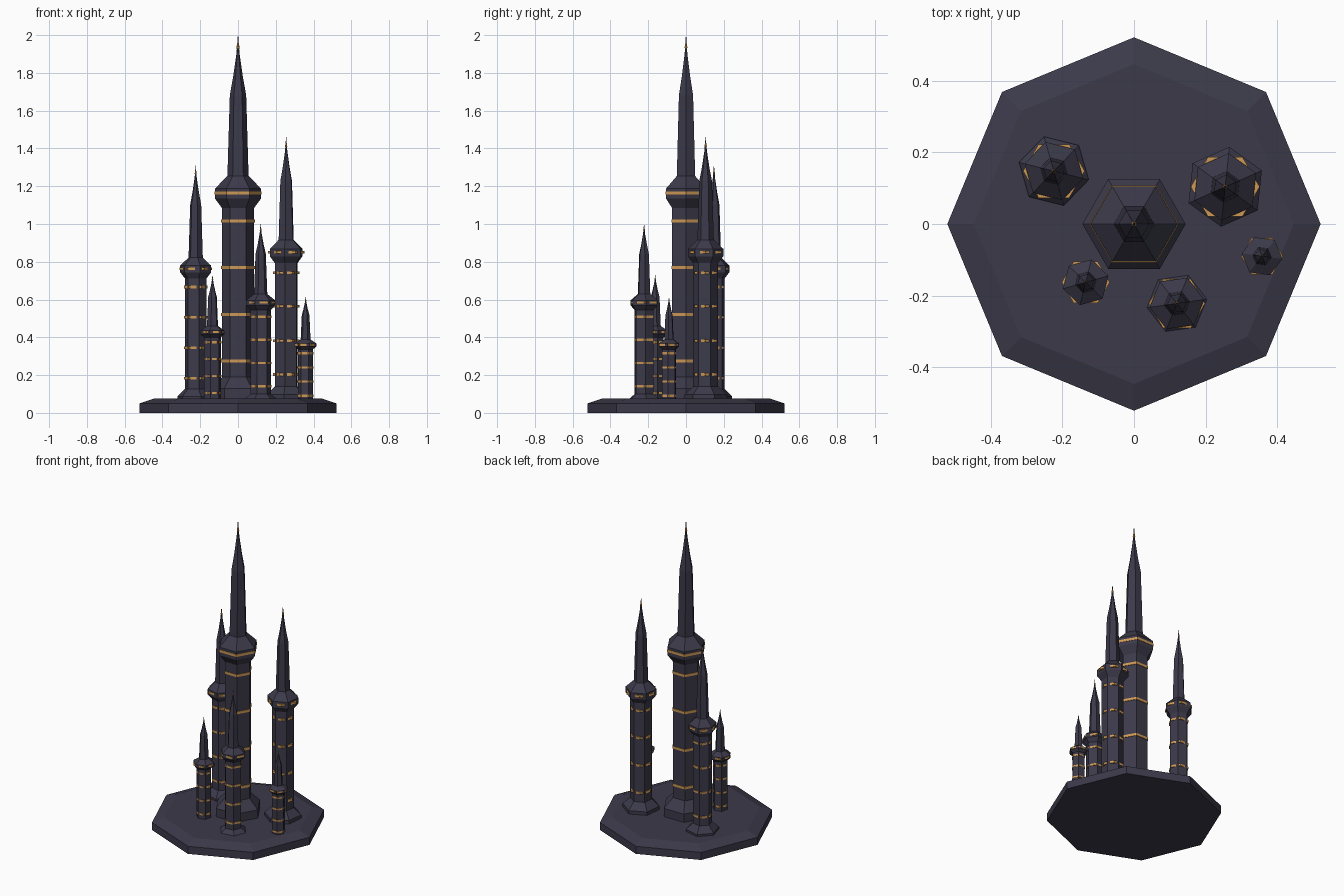
import bpy, bmesh, math

cube = bpy.data.objects.get("Cube")
if cube:
    bpy.data.objects.remove(cube, do_unlink=True)


def make_material(name, colour):
    mat = bpy.data.materials.new(name)
    mat.use_nodes = True
    mat.diffuse_color = (*colour, 1)
    bsdf = mat.node_tree.nodes["Principled BSDF"]
    bsdf.inputs["Base Color"].default_value = (*colour, 1)
    bsdf.inputs["Roughness"].default_value = 0.8
    return mat


STONE = make_material("dark slate", (0.045, 0.042, 0.068))
GOLD = make_material("gold", (0.62, 0.32, 0.09))


def lathe(name, profile, sides, mat, centre=(0, 0), turn=0):
    """Flat-sided solid from (radius, height) pairs, bottom to top."""
    bm = bmesh.new()
    rings = []
    for radius, z in profile:
        ring = []
        for i in range(sides):
            a = math.radians(turn) + math.tau * i / sides
            ring.append(bm.verts.new((centre[0] + radius * math.cos(a),
                                      centre[1] + radius * math.sin(a), z)))
        rings.append(ring)
    for low, high in zip(rings, rings[1:]):
        for i in range(sides):
            j = (i + 1) % sides
            bm.faces.new((low[i], low[j], high[j], high[i]))
    bm.faces.new(rings[0][::-1])
    bm.faces.new(rings[-1])
    mesh = bpy.data.meshes.new(name)
    bm.to_mesh(mesh)
    bm.free()
    mesh.materials.append(mat)
    obj = bpy.data.objects.new(name, mesh)
    bpy.context.collection.objects.link(obj)
    return obj


# Tower outline: (multiple of shaft radius, fraction of height)
OUTLINE = [(1.7, 0.02), (1.7, 0.06), (1.0, 0.09), (1.0, 0.54),
           (1.43, 0.565), (1.43, 0.592), (0.66, 0.625), (0.51, 0.84),
           (0.3, 0.89), (0.1, 0.95), (0.01, 1.0)]
BANDS = (0.133, 0.257, 0.382, 0.505)
FOOT_Z = 0.01


def tower(name, centre, r, tip, turn):
    height = tip - FOOT_Z

    def z(f):
        return FOOT_Z + height * f

    lathe(name, [(m * r, z(f)) for m, f in OUTLINE], 6, STONE, centre, turn)

    # Gold bands around shaft and collar
    half = 0.0045 + 0.0018 * height
    rings = [(f, 1.05) for f in BANDS] + [(0.58, 1.46)]
    for n, (f, m) in enumerate(rings):
        lathe(f"{name}_band_{n + 1}",
              [(m * r, z(f) - half), (m * r, z(f) + half)], 6, GOLD, centre)

    # Gold finial on the needle
    lathe(name + "_finial", [(0.03 * r, z(0.955)), (0.1 * r, z(0.967)),
                             (0.02 * r, z(0.985))], 6, GOLD, centre, turn)


# Octagonal plinth with a sloped rim
lathe("plinth", [(0.522, 0), (0.522, 0.05), (0.447, 0.075)], 8, STONE)

# Central tower and its satellites: centre, shaft radius, tip height, turn
tower("main_tower", (0, 0), 0.085, 2.0, 0)
tower("left_back_tower", (0.255, 0.104), 0.066, 1.46, 24)
tower("right_back_tower", (-0.224, 0.148), 0.059, 1.31, -14)
tower("front_tower", (0.12, -0.222), 0.054, 1.0, 8)
tower("right_front_tower", (-0.135, -0.163), 0.046, 0.73, 16)
tower("left_front_tower", (0.358, -0.09), 0.040, 0.615, -8)
